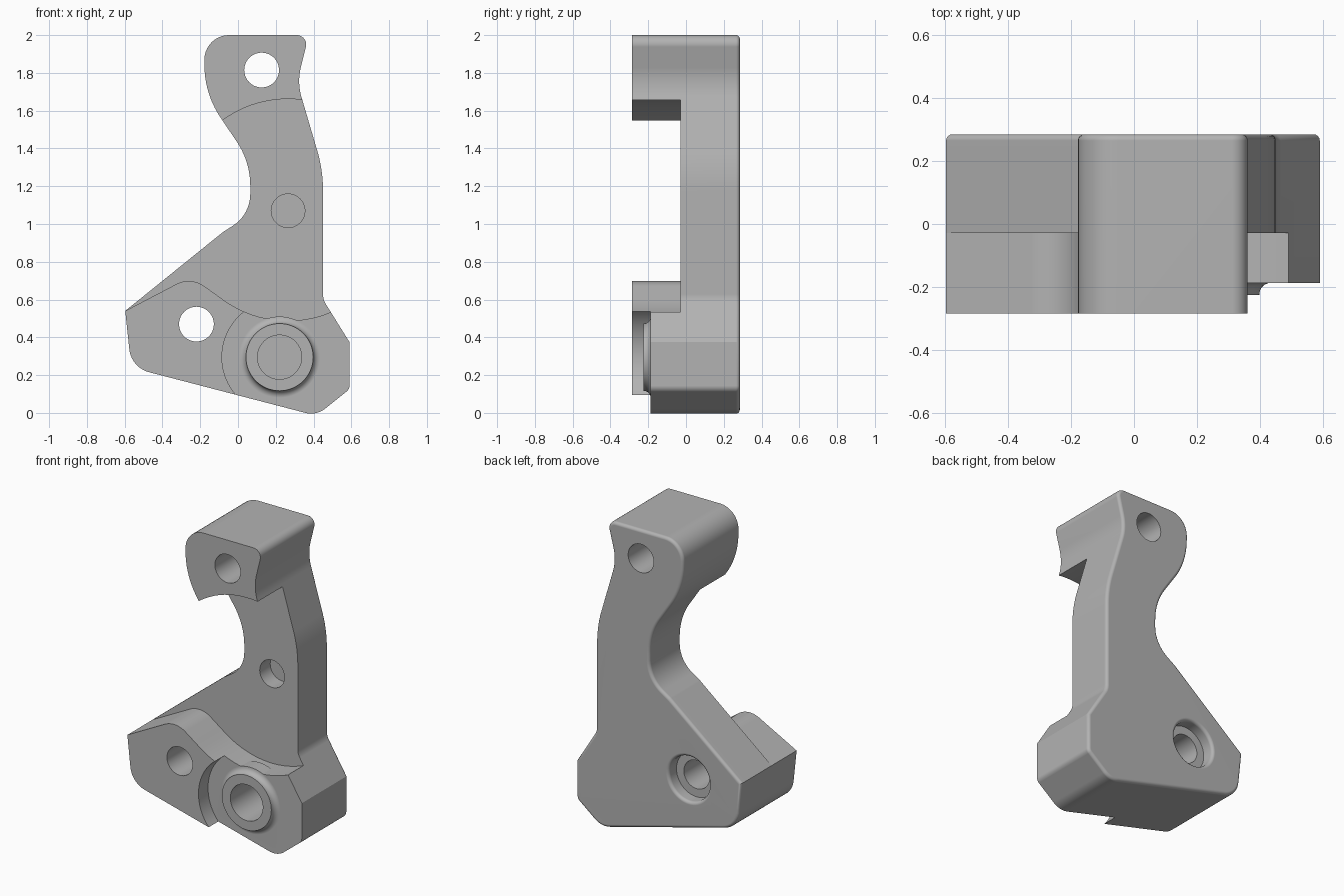
import bpy, bmesh
from math import sin, cos, tan, pi, radians
from mathutils import Vector

cube = bpy.data.objects.get("Cube")
if cube:
    bpy.data.objects.remove(cube, do_unlink=True)

metal = bpy.data.materials.new("plain grey metal")
metal.use_nodes = True
grey = (0.45, 0.45, 0.45, 1)
metal.diffuse_color = grey
metal.node_tree.nodes["Principled BSDF"].inputs["Base Color"].default_value = grey

FRONT, BACK, WEB, STEP = -0.285, 0.285, -0.028, -0.187


def rounded(corners, steps=10):
    """Turn (x, z, radius) corners into an outline with true arcs."""
    out = []
    for i, (x, z, r) in enumerate(corners):
        p = Vector((x, z))
        if r == 0:
            out.append(p)
            continue
        a = (Vector(corners[i - 1][:2]) - p).normalized()
        b = (Vector(corners[(i + 1) % len(corners)][:2]) - p).normalized()
        half = a.angle(b) / 2
        centre = p + (a + b).normalized() * (r / sin(half))
        start = p + a * (r / tan(half)) - centre
        end = p + b * (r / tan(half)) - centre
        sweep = start.angle(end)
        for k in range(steps + 1):
            t = k / steps
            out.append(centre + (start * sin((1 - t) * sweep) + end * sin(t * sweep)) / sin(sweep))
    return out


def arc(x, z, r, start, end, steps):
    angles = [radians(start + (end - start) * k / steps) for k in range(steps + 1)]
    return [(x + r * cos(a), z + r * sin(a)) for a in angles]


def finish(bm, name):
    bmesh.ops.recalc_face_normals(bm, faces=bm.faces)
    mesh = bpy.data.meshes.new(name)
    bm.to_mesh(mesh)
    bm.free()
    mesh.materials.append(metal)
    ob = bpy.data.objects.new(name, mesh)
    bpy.context.collection.objects.link(ob)
    return ob


def prism(name, outline, y0, y1, back_round=0):
    bm = bmesh.new()
    front = [bm.verts.new((x, y0, z)) for x, z in outline]
    back = [bm.verts.new((x, y1, z)) for x, z in outline]
    bm.faces.new(front)
    cap = bm.faces.new(back)
    for i in range(len(front)):
        bm.faces.new((front[i - 1], front[i], back[i], back[i - 1]))
    bmesh.ops.recalc_face_normals(bm, faces=bm.faces)
    if back_round:
        bmesh.ops.bevel(bm, geom=list(cap.edges), offset=back_round, segments=4,
                        profile=0.5, affect='EDGES', clamp_overlap=False)
    return finish(bm, name)


def lathe(name, x, z, profile, sides=64):
    """Revolve (radius, y) points around an axis along y."""
    bm = bmesh.new()
    rings = []
    for r, y in profile:
        rings.append([bm.verts.new((x + r * cos(2 * pi * k / sides), y, z + r * sin(2 * pi * k / sides)))
                      for k in range(sides)])
    bm.faces.new(rings[0])
    bm.faces.new(rings[-1])
    for a, b in zip(rings, rings[1:]):
        for k in range(sides):
            bm.faces.new((a[k - 1], a[k], b[k], b[k - 1]))
    return finish(bm, name)


def combine(target, tool, operation):
    mod = target.modifiers.new("combine", 'BOOLEAN')
    mod.operation, mod.object, mod.solver = operation, tool, 'EXACT'
    bpy.context.view_layer.objects.active = target
    bpy.ops.object.modifier_apply(modifier=mod.name)
    bpy.data.objects.remove(tool, do_unlink=True)


# Bracket body: full-depth silhouette with a softened back rim
outline = rounded([
    (-0.178, 2.0, 0.13), (0.375, 2.0, 0.05), (0.313, 1.75, 0.3), (0.45, 1.285, 0.75),
    (0.45, 0.6, 0.1), (0.59, 0.375, 0), (0.59, 0.125, 0.04), (0.415, -0.015, 0.12),
    (-0.565, 0.24, 0.14), (-0.597, 0.54, 0), (-0.08, 0.957, 0.1), (0.065, 1.05, 0.2),
    (0.065, 1.33, 0.42), (-0.178, 1.69, 0.5)])
body = prism("bracket_body", outline, FRONT, BACK, 0.02)

# Round pocket in front of the web, running out over the left arm
pocket = arc(0.265, 1.075, 0.587, -128, 180, 96)
pocket += [(-0.8, 1.0), (-0.8, 0.433)]
pocket += rounded([(-0.8, 0.433, 0), (-0.597, 0.54, 0), (-0.25, 0.722, 0.14), (-0.096, 0.612, 0)])[2:-1]
combine(body, prism("pocket_cutter", pocket, -0.4, WEB), 'DIFFERENCE')

# Lower step around the boss
step = arc(0.22, 0.295, 0.305, 90, 270, 48) + [(0.22, -0.1), (0.8, -0.1), (0.8, 0.6)]
combine(body, prism("step_cutter", step, -0.4, STEP), 'DIFFERENCE')

# Boss with a concave fillet at its foot
R = 0.037
foot = [(0.178 + R - R * sin(a), STEP - R + R * cos(a)) for a in [k * pi / 12 for k in range(7)]]
combine(body, lathe("boss", 0.22, 0.295, [(0.178 + R, -0.1)] + foot + [(0.178, -0.226)]), 'UNION')

# Holes: blind boss bore, blind web hole, two through holes
holes = [("boss_bore", 0.22, 0.295, 0.117, 0.12), ("web_hole", 0.265, 1.07, 0.089, 0.08),
         ("top_hole", 0.125, 1.815, 0.092, 0.4), ("arm_hole", -0.22, 0.47, 0.092, 0.4)]
for name, x, z, r, end in holes:
    combine(body, lathe(name, x, z, [(r, -0.4), (r, end)]), 'DIFFERENCE')

# Counterbore with a rounded rim behind the arm hole
S = 0.02
rim = [(0.145 + S - S * cos(a), BACK - S + S * sin(a)) for a in [k * pi / 8 for k in range(5)]]
combine(body, lathe("counterbore", -0.22, 0.47, [(0.145, 0.205)] + rim + [(0.145 + S, 0.32)]), 'DIFFERENCE')

# Smooth curves, crisp edges, flat planes
bpy.ops.object.select_all(action='DESELECT')
body.select_set(True)
bpy.context.view_layer.objects.active = body
bpy.ops.object.shade_smooth_by_angle(angle=radians(28))
weighted = body.modifiers.new("flat_planes", 'WEIGHTED_NORMAL')
weighted.keep_sharp = True
